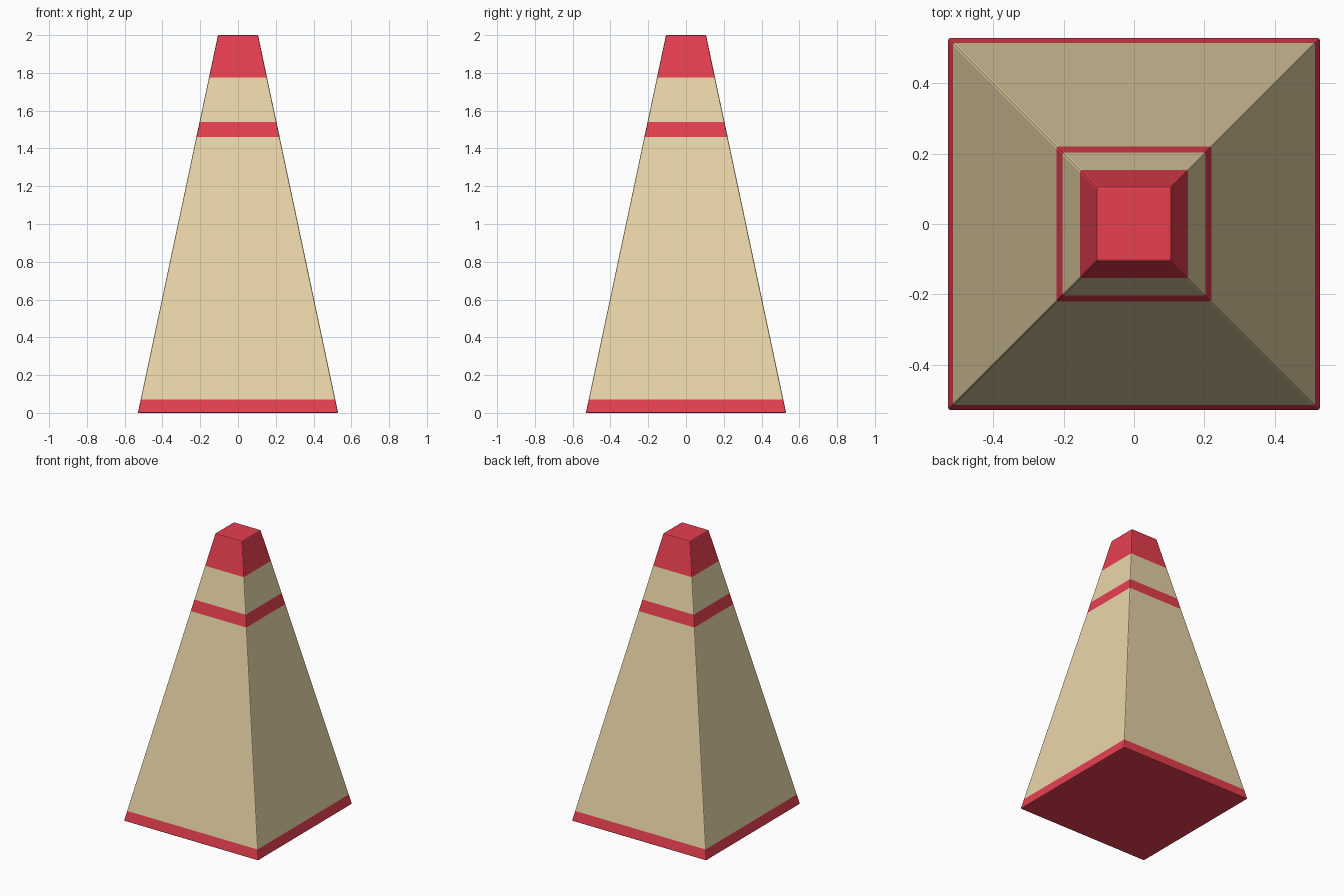
import bpy, bmesh

if "Cube" in bpy.data.objects:
    bpy.data.objects.remove(bpy.data.objects["Cube"])

BASE, TOP, HEIGHT = 0.53, 0.106, 2.0
LEVELS = [0.0, 0.07, 1.46, 1.54, 1.775, HEIGHT]   # colour boundaries


def material(name, rgb):
    m = bpy.data.materials.new(name)
    m.diffuse_color = (*rgb, 1)
    m.use_nodes = True
    m.node_tree.nodes["Principled BSDF"].inputs["Base Color"].default_value = m.diffuse_color
    return m


# Tapered square body: one ring of four corners per colour boundary
bm = bmesh.new()
rings = []
for z in LEVELS:
    h = BASE + (TOP - BASE) * z / HEIGHT
    rings.append([bm.verts.new((x * h, y * h, z))
                  for x, y in ((-1, -1), (1, -1), (1, 1), (-1, 1))])

# Side bands alternate red and sand
for i, (lo, hi) in enumerate(zip(rings, rings[1:])):
    for k in range(4):
        n = (k + 1) % 4
        bm.faces.new((lo[k], lo[n], hi[n], hi[k])).material_index = i % 2

# Red base and tip caps
bm.faces.new(rings[0][::-1])
bm.faces.new(rings[-1])

mesh = bpy.data.meshes.new("striped_marker")
bm.to_mesh(mesh)
bm.free()
mesh.materials.append(material("red", (0.80, 0.05, 0.08)))
mesh.materials.append(material("sand", (0.81, 0.665, 0.39)))
marker = bpy.data.objects.new("striped_marker", mesh)
bpy.context.collection.objects.link(marker)

# Fine chamfer on the sharp edges only
bevel = marker.modifiers.new("edge_chamfer", 'BEVEL')
bevel.width = 0.006
bevel.segments = 2
bevel.limit_method = 'ANGLE'
